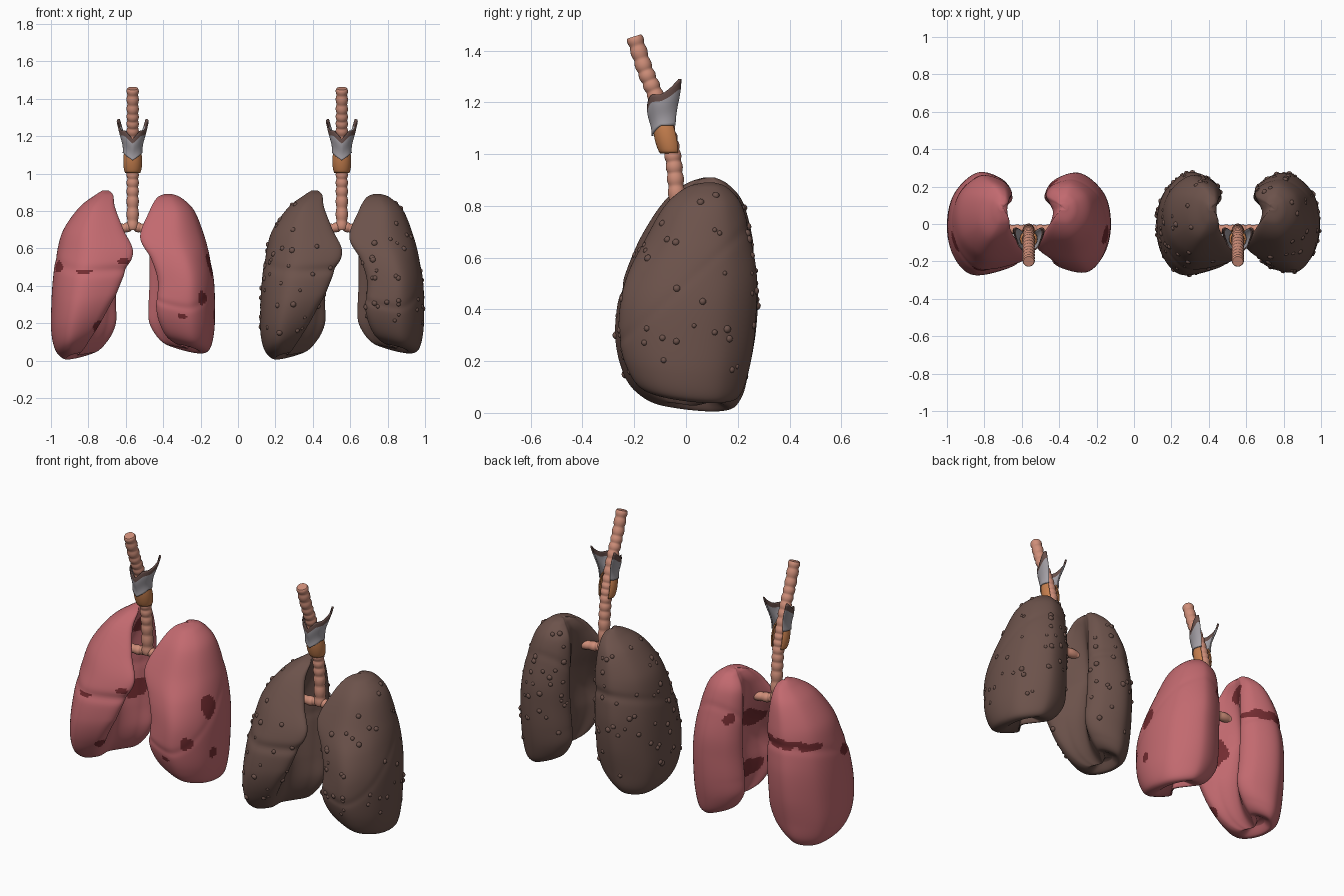
import bpy, bmesh, math, random
from mathutils import Vector

if "Cube" in bpy.data.objects:
    bpy.data.objects.remove(bpy.data.objects["Cube"])
random.seed(4)


def material(name, rgb):
    m = bpy.data.materials.new(name)
    m.use_nodes = True
    m.diffuse_color = (*rgb, 1)
    m.node_tree.nodes["Principled BSDF"].inputs["Base Color"].default_value = (*rgb, 1)
    return m


pink = material("healthy pink", (.54, .143, .16))
dark_red = material("dark red", (.17, .025, .03))
brown = material("diseased brown", (.15, .085, .07))
salmon = material("airway salmon", (.62, .27, .19))
orange = material("cartilage orange", (.56, .21, .075))
grey = material("cartilage grey", (.37, .35, .38))
umber = material("rim umber", (.14, .08, .07))


def finish(name, bm, mats):
    mesh = bpy.data.meshes.new(name)
    bm.to_mesh(mesh)
    bm.free()
    for m in mats:
        mesh.materials.append(m)
    mesh.shade_smooth()
    ob = bpy.data.objects.new(name, mesh)
    bpy.context.collection.objects.link(ob)
    return ob


def spline(points, steps, closed=False):
    """Smooth curve through points of any dimension."""
    pts = [Vector(p) for p in points]
    n, out = len(pts), []
    for i in range(n if closed else n - 1):
        pick = (lambda k: pts[k % n]) if closed else (lambda k: pts[min(max(k, 0), n - 1)])
        a, b, c, d = (pick(i + k) for k in (-1, 0, 1, 2))
        for j in range(steps):
            t = j / steps
            out.append(b + (c - a) * (t / 2) + (a - b * 2.5 + c * 2 - d / 2) * t**2
                       + ((b - c) * 3 + d - a) * (t**3 / 2))
    return out if closed else out + [pts[-1]]


def loft(bm, rings):
    loops = [[bm.verts.new(p) for p in ring] for ring in rings]
    n = len(loops[0])
    for a, b in zip(loops, loops[1:]):
        for i in range(n):
            bm.faces.new((a[i], a[(i + 1) % n], b[(i + 1) % n], b[i]))
    bm.faces.new(loops[0])
    bm.faces.new(loops[-1])


# Lung levels: height, outer side, front tip, hollow, back tip, front, back
RIGHT = [(.91, .16, .13, .14, .13, .07, .11), (.885, .2, .105, .115, .11, 0, .16),
         (.82, .285, .095, .13, .1, -.08, .215), (.7, .37, .05, .17, .09, -.16, .25),
         (.58, .405, 0, .2, .09, -.215, .265), (.45, .425, .05, .2, .09, -.255, .275),
         (.3, .435, .11, .2, .09, -.27, .265), (.16, .435, .17, .22, .09, -.25, .24),
         (.06, .41, .23, .25, .13, -.2, .215), (.01, .36, .28, .29, .2, -.1, .17),
         (.045, .33, .29, .3, .27, 0, .1)]
LEFT = [(.89, .21, .17, .18, .17, .07, .11), (.87, .26, .13, .15, .145, 0, .16),
        (.8, .33, .09, .13, .1, -.08, .215), (.66, .385, .04, .15, .09, -.16, .25),
        (.54, .415, .1, .19, .09, -.22, .27), (.42, .435, .135, .2, .09, -.25, .27),
        (.28, .44, .125, .2, .085, -.255, .26), (.16, .435, .14, .22, .09, -.23, .24),
        (.07, .41, .18, .25, .14, -.18, .21), (.045, .36, .24, .29, .2, -.1, .17),
        (.08, .33, .29, .3, .27, 0, .1)]

# Dark patches: distance from midline, depth, height, width, tallness
RIGHT_PATCHES = [(.41, -.1, .5, .06, .035), (.26, -.25, .475, .05, .012), (.05, -.2, .53, .04, .016),
                 (.18, -.2, .18, .04, .04), (.2, .26, .62, .15, .028), (.35, .16, .6, .09, .022),
                 (.12, .09, .8, .06, .05), (.15, .08, .42, .07, .06), (.12, -.08, .5, .06, .08)]
LEFT_PATCHES = [(.41, -.06, .5, .05, .07), (.36, -.2, .33, .04, .04), (.26, -.25, .235, .025, .015),
                (.43, -.05, .24, .03, .03), (.11, .24, .65, .05, .035),
                (.17, -.05, .25, .09, .06), (.16, -.02, .56, .09, .06)]


def section(row, fissure):
    """One bean-shaped ring, hollow on the side facing the airway."""
    z, ul, ut, uh, ub, yf, yb = row
    d, w, v = yb - yf, ul - ut, ul - ub
    ring = spline([(ul, (yf + yb) / 2), (ul - w * .1, yf + d * .2), (ul - w * .4, yf),
                   (ut + w * .15, yf + d * .04), (ut, yf + d * .13),
                   (ut * .4 + uh * .6, yf + d * .28), (uh, yf + d * .48),
                   (ub * .6 + uh * .4, yb - d * .34), (ub, yb - d * .21),
                   (ub + v * .17, yb - d * .06), (ul - v * .45, yb), (ul - v * .1, yb - d * .2)],
                  12, True)
    mid = Vector(((ul + uh) / 2, (yf + yb) / 2))
    level, slope, depth = fissure
    out = []
    for p in ring:
        groove = math.exp(-((z - level - slope * p.y) / .025) ** 2)
        q = p + (mid - p) * (groove * depth)
        fade = min(max((.35 - z) / .3, 0), 1)
        out.append((q.x, q.y, z + fade * (.27 * (.37 - p.x) - .1 * p.y)))
    return out


def make_lung(name, rows, fissure, patches, side, cx, sick):
    bm = bmesh.new()
    loft(bm, [section(r, fissure) for r in spline(rows, 12)])
    spots = []
    if sick:
        bmesh.ops.recalc_face_normals(bm, faces=bm.faces[:])
        bm.normal_update()
        spots = [v.co - v.normal * .005 for v in random.sample(bm.verts[:], 240)
                 if .13 < v.co.z < .85 and (v.co.x > .24 or abs(v.co.y) > .17)][:70]
    else:
        for f in bm.faces:
            c = f.calc_center_median()
            wobble = 1 + .3 * math.sin(c.x * 70 + c.z * 55)
            f.material_index = any(
                ((c.x - x) ** 2 + (c.y - y) ** 2) / w**2 + ((c.z - z) / h) ** 2 < wobble
                for x, y, z, w, h in patches)
    place = lambda p: Vector((cx + side * p.x, p.y, p.z))
    for v in bm.verts:
        v.co = place(v.co)
    bmesh.ops.recalc_face_normals(bm, faces=bm.faces[:])
    finish(name, bm, [brown] if sick else [pink, dark_red])
    if sick:
        bm = bmesh.new()
        for p in spots:
            ball = bmesh.ops.create_icosphere(bm, subdivisions=2, radius=random.uniform(.01, .017))
            bmesh.ops.translate(bm, verts=ball["verts"], vec=place(p))
        finish(name + "_nodules", bm, [brown])


def tube(name, path, radius, mat, cx):
    """Round tube along a path; radius is a function of the position 0 to 1."""
    rings, n = [], len(path) - 1
    for i, p in enumerate(path):
        along = (path[min(i + 1, n)] - path[max(i - 1, 0)]).normalized()
        a = along.cross(Vector((.1, 1, .3))).normalized()
        b = along.cross(a)
        r = radius(i / n)
        rings.append([p + Vector((cx, 0, 0)) + (a * math.cos(t) + b * math.sin(t)) * r
                      for t in (math.tau * k / 20 for k in range(20))])
    bm = bmesh.new()
    loft(bm, rings)
    bmesh.ops.recalc_face_normals(bm, faces=bm.faces[:])
    ob = finish(name, bm, [mat])
    bpy.context.view_layer.objects.active = ob
    ob.select_set(True)
    bpy.ops.object.shade_smooth_by_angle(angle=math.radians(50))
    ob.select_set(False)


def thyroid(k, t):
    """Notched shield with two horns: x radius, y radius, y centre, height."""
    horn = min(1, max(0, (k - .55) / .38)) ** 1.5
    top = 1.185 + .045 * min(k / .3, 1) + .06 * horn
    low = 1.07 + .04 * min(k / .5, 1)
    r = .05 + .01 * t - .003 * math.sin(t * math.tau)
    return r * (1 + .75 * horn * t * t), r, -.08 - .007 * t + .022 * horn * t, low + (top - low) * t


def cricoid(k, t):
    """Rounded collar, open at the back."""
    r = .037 + .01 * math.sin(math.pi * t) ** .6
    return r, r, -.06 - .024 * t, 1.005 + .12 * t


def shell(name, shape, half, mats, rim, cx):
    """Thin curved plate wrapped round the front; the top rim rows take the second colour."""
    bm, cols, rows = bmesh.new(), 36, 14
    grid = []
    for i in range(cols + 1):
        k = 2 * i / cols - 1
        a = math.radians(half) * k
        line = []
        for j in range(rows + 1):
            rx, ry, y, z = shape(abs(k), j / rows)
            line.append(bm.verts.new((cx + math.sin(a) * rx, y - math.cos(a) * ry, z)))
        grid.append(line)
    for i in range(cols):
        for j in range(rows):
            f = bm.faces.new((grid[i][j], grid[i + 1][j], grid[i + 1][j + 1], grid[i][j + 1]))
            f.material_index = int(j >= rows - rim)
    solid = finish(name, bm, mats).modifiers.new("thickness", "SOLIDIFY")
    solid.thickness = .007
    solid.offset = 0


# Windpipe centre line from top to fork
SPINE = [(0, -.2, 1.455), (0, -.16, 1.33), (0, -.115, 1.22), (0, -.075, 1.1),
         (0, -.052, 1), (0, -.038, .87), (0, -.03, .7)]

for pair, cx, sick in (("healthy", -.563, False), ("diseased", .555, True)):
    make_lung(pair + "_right_lung", RIGHT, (.54, .25, .03), RIGHT_PATCHES, -1, cx, sick)
    make_lung(pair + "_left_lung", LEFT, (.5, .9, .015), LEFT_PATCHES, 1, cx, sick)
    tube(pair + "_windpipe", spline(SPINE, 24),
         lambda t: .028 + .005 * abs(math.sin(t * math.pi * 17)), salmon, cx)
    for side, label in ((-1, "right"), (1, "left")):
        branch = [(0, -.03, .725), (side * .06, -.03, .705), (side * .2, -.025, .7)]
        tube(f"{pair}_{label}_bronchus", spline(branch, 20),
             lambda t: .023 + .004 * abs(math.sin(t * math.pi * 5)), salmon, cx)
    shell(pair + "_cricoid_collar", cricoid, 135, [orange], 0, cx)
    shell(pair + "_thyroid_shield", thyroid, 138, [grey, umber], 3, cx)
